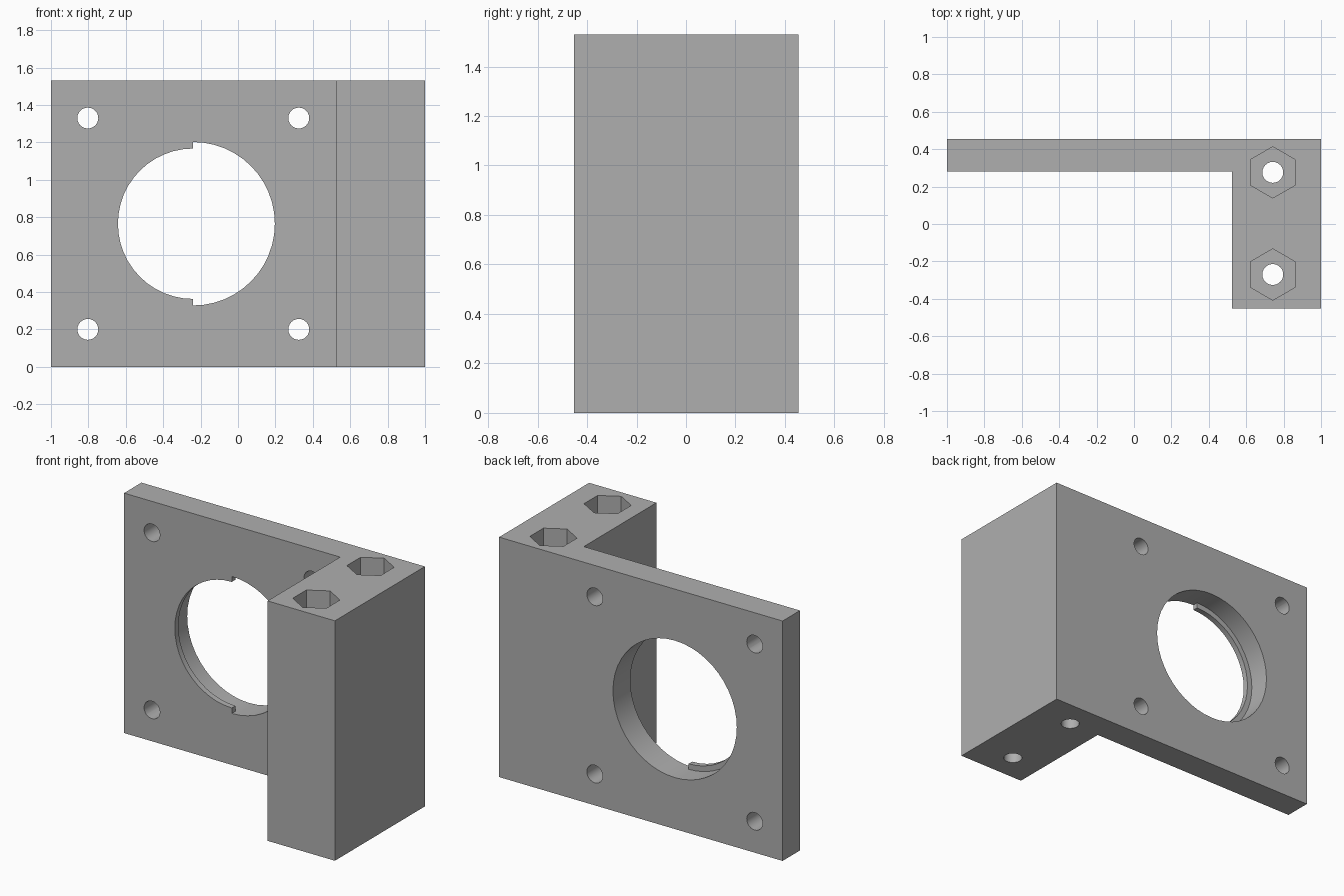
import bpy, bmesh, math
from mathutils import Vector

old = bpy.data.objects.get("Cube")
if old:
    bpy.data.objects.remove(old, do_unlink=True)

# Single plain grey
grey = bpy.data.materials.new("plain_grey")
grey.use_nodes = True
colour = (0.43, 0.43, 0.43, 1)
grey.diffuse_color = colour
grey.node_tree.nodes["Principled BSDF"].inputs["Base Color"].default_value = colour

HEIGHT = 1.53
FRONT, BACK = 0.28, 0.455        # plate faces in y
BORE_X, BORE_Z = -0.24, 0.765    # centre of the big bore
BORE_R, LIP_R, LIP_DEPTH = 0.437, 0.402, 0.036
SEGMENTS = 48


def prism(name, points, offset):
    """Extrude a closed planar outline along an offset."""
    bm = bmesh.new()
    face = bm.faces.new([bm.verts.new(p) for p in points])
    new = bmesh.ops.extrude_face_region(bm, geom=[face])["geom"]
    verts = [g for g in new if isinstance(g, bmesh.types.BMVert)]
    bmesh.ops.translate(bm, verts=verts, vec=Vector(offset))
    bmesh.ops.recalc_face_normals(bm, faces=bm.faces)
    mesh = bpy.data.meshes.new(name)
    bm.to_mesh(mesh)
    bm.free()
    mesh.materials.append(grey)
    obj = bpy.data.objects.new(name, mesh)
    bpy.context.collection.objects.link(obj)
    return obj


def ring(radius, count, start=0.0, sweep=math.tau):
    """Points on an arc; a full turn leaves out the repeated end point."""
    n = count if sweep == math.tau else count + 1
    angles = [start + sweep * i / count for i in range(n)]
    return [(radius * math.cos(a), radius * math.sin(a)) for a in angles]


def cut(target, cutter):
    mod = target.modifiers.new(cutter.name, "BOOLEAN")
    mod.operation = "DIFFERENCE"
    mod.solver = "EXACT"
    mod.object = cutter
    bpy.context.view_layer.objects.active = target
    bpy.ops.object.modifier_apply(modifier=mod.name)
    bpy.data.objects.remove(cutter, do_unlink=True)


def cut_through_plate(target, x, z, radius, count):
    outline = [(x + u, FRONT - 0.1, z + v) for u, v in ring(radius, count)]
    cut(target, prism("plate_cutter", outline, (0, 0.4, 0)))


def cut_down(target, x, y, radius, count, start, bottom):
    outline = [(x + u, y + v, bottom) for u, v in ring(radius, count, start)]
    cut(target, prism("block_cutter", outline, (0, 0, HEIGHT + 0.1 - bottom)))


# L-shaped body: thin plate with a thick clamping block
profile = [(-1, FRONT), (0.525, FRONT), (0.525, -0.452),
           (1, -0.452), (1, BACK), (-1, BACK)]
bracket = prism("mounting_bracket", [(x, y, 0) for x, y in profile], (0, 0, HEIGHT))

# Big bore and four screw holes in the plate
cut_through_plate(bracket, BORE_X, BORE_Z, BORE_R, SEGMENTS)
for x in (-0.803, 0.325):
    for z in (0.2, 1.33):
        cut_through_plate(bracket, x, z, 0.056, 24)

# Vertical bolt holes with deep hexagonal nut pockets
for y in (0.276, -0.27):
    cut_down(bracket, 0.742, y, 0.056, 24, 0, -0.1)
    cut_down(bracket, 0.742, y, 0.137, 6, math.pi / 6, 0.18)

# Half-ring stop lip at the front of the bore
half = SEGMENTS // 2
outer = ring(BORE_R, half, math.pi / 2, math.pi)
inner = ring(LIP_R, half, math.pi / 2, math.pi)
outline = [(BORE_X + u, FRONT, BORE_Z + v) for u, v in outer + inner[::-1]]
lip = prism("bore_stop_lip", outline, (0, LIP_DEPTH, 0))

# Smooth the round walls, keep corners sharp
bpy.ops.object.select_all(action="DESELECT")
for obj in (bracket, lip):
    obj.select_set(True)
bpy.context.view_layer.objects.active = bracket
bpy.ops.object.shade_smooth_by_angle(angle=math.radians(30))
